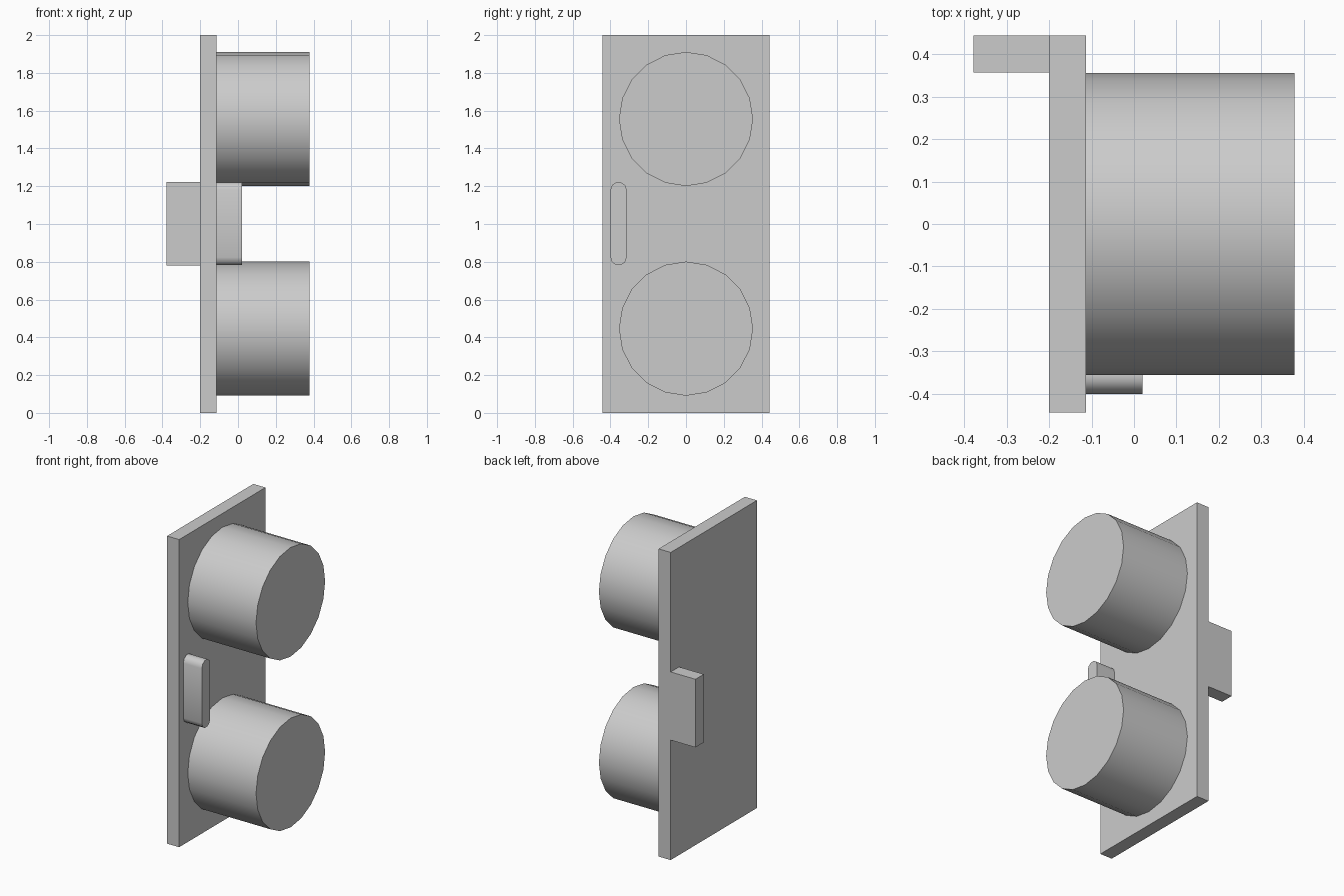
import bpy, bmesh, math

cube = bpy.data.objects.get("Cube")
if cube:
    bpy.data.objects.remove(cube, do_unlink=True)

grey = bpy.data.materials.new("light_grey")
grey.use_nodes = True
colour = (0.6, 0.6, 0.6, 1)
grey.diffuse_color = colour
grey.node_tree.nodes["Principled BSDF"].inputs["Base Color"].default_value = colour


def extrude_x(name, profile, x0, x1, smooth=False):
    """Closed prism: a (y, z) profile extruded from x0 to x1."""
    bm = bmesh.new()
    face = bm.faces.new([bm.verts.new((x0, y, z)) for y, z in profile])
    new = bmesh.ops.extrude_face_region(bm, geom=[face])["geom"]
    verts = [v for v in new if isinstance(v, bmesh.types.BMVert)]
    bmesh.ops.translate(bm, verts=verts, vec=(x1 - x0, 0, 0))
    bmesh.ops.recalc_face_normals(bm, faces=bm.faces)
    mesh = bpy.data.meshes.new(name)
    bm.to_mesh(mesh)
    bm.free()
    mesh.materials.append(grey)
    obj = bpy.data.objects.new(name, mesh)
    bpy.context.collection.objects.link(obj)
    if smooth:
        bpy.ops.object.select_all(action="DESELECT")
        obj.select_set(True)
        bpy.context.view_layer.objects.active = obj
        bpy.ops.object.shade_smooth_by_angle(angle=math.radians(40))
    return obj


def rect(y0, y1, z0, z1):
    return [(y0, z0), (y1, z0), (y1, z1), (y0, z1)]


def arc(y, z, r, start, sweep, steps):
    angles = [math.radians(start + sweep * i / steps) for i in range(steps + 1)]
    return [(y + r * math.cos(a), z + r * math.sin(a)) for a in angles]


BACK, FACE = -0.2, -0.113

# Flat upright panel
extrude_x("panel", rect(-0.443, 0.443, 0, 2), BACK, FACE)

# Two large round drums on the panel face
for name, z in (("lower_drum", 0.446), ("upper_drum", 1.556)):
    extrude_x(name, arc(0, z, 0.355, 0, 360, 20)[:-1], FACE, 0.378, True)

# Handle with rounded ends
handle = arc(-0.357, 1.18, 0.043, 0, 180, 5) + arc(-0.357, 0.824, 0.043, 180, 180, 5)
extrude_x("handle", handle, FACE, 0.02, True)

# Block behind the panel edge
extrude_x("rear_block", rect(0.357, 0.443, 0.78, 1.223), -0.378, BACK)
